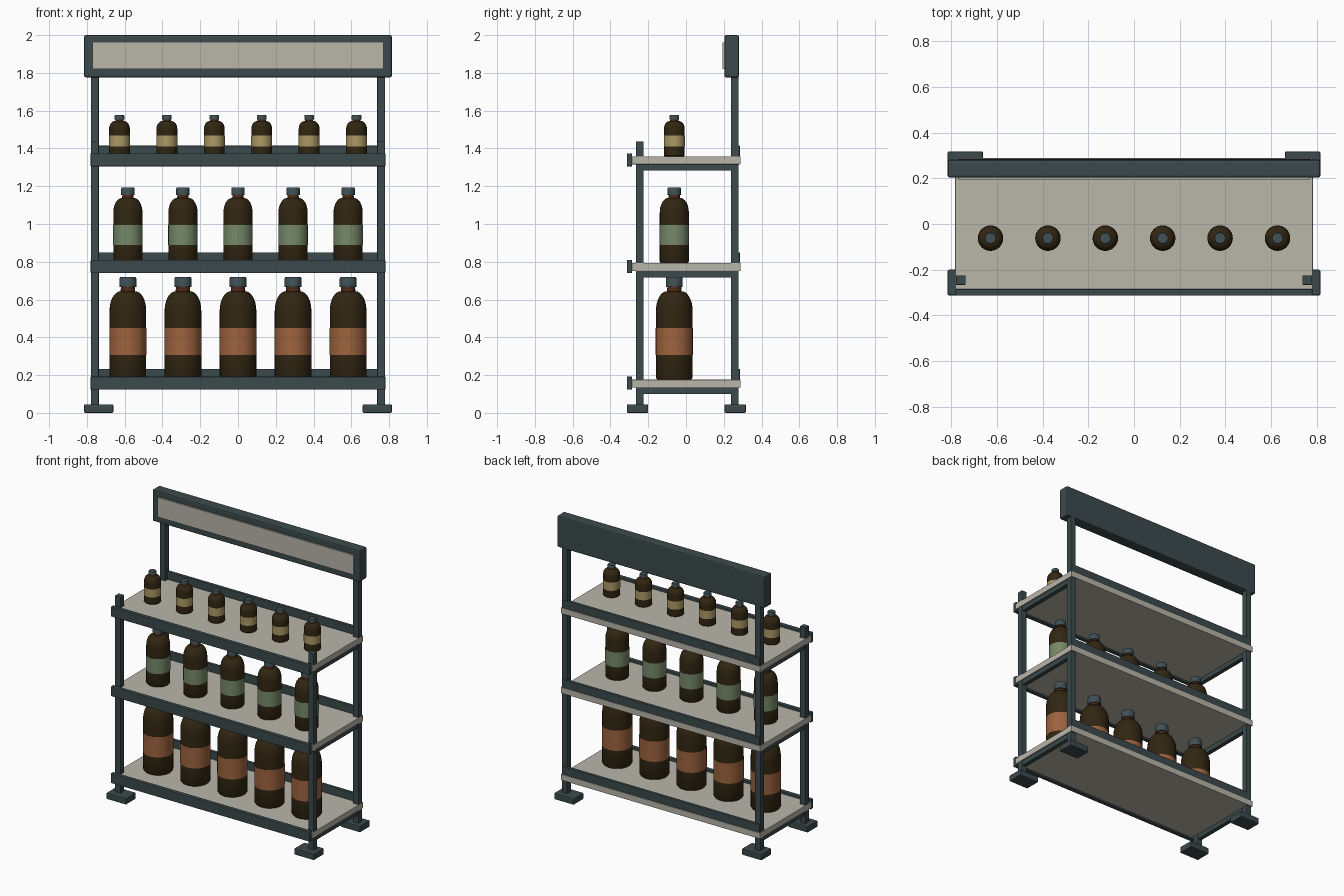
import bpy
import bmesh
import math

default = bpy.data.objects.get("Cube")
if default:
    bpy.data.objects.remove(default, do_unlink=True)


def material(name, rgb):
    m = bpy.data.materials.new(name)
    m.use_nodes = True
    colour = (*rgb, 1.0)
    m.diffuse_color = colour
    m.node_tree.nodes["Principled BSDF"].inputs["Base Color"].default_value = colour
    return m


frame = material("dark slate frame", (0.045, 0.068, 0.072))
board = material("pale stone board", (0.49, 0.465, 0.40))
glass = material("dark amber glass", (0.031, 0.019, 0.006))
neck = material("reddish neck glass", (0.075, 0.022, 0.008))
cap = material("blue grey cap", (0.050, 0.080, 0.090))
orange = material("orange label", (0.34, 0.125, 0.048))
green = material("green label", (0.18, 0.25, 0.14))
tan = material("tan label", (0.41, 0.32, 0.13))


def link(name, bm, mats):
    mesh = bpy.data.meshes.new(name)
    bm.to_mesh(mesh)
    bm.free()
    for m in mats:
        mesh.materials.append(m)
    ob = bpy.data.objects.new(name, mesh)
    bpy.context.collection.objects.link(ob)
    return ob


def box(name, xs, ys, zs, mat, bevel=0.003):
    """Box given by its extents along each axis, with softened edges."""
    bm = bmesh.new()
    bmesh.ops.create_cube(bm, size=1)
    for v in bm.verts:
        for i, (a, b) in enumerate((xs, ys, zs)):
            v.co[i] = a if v.co[i] < 0 else b
    ob = link(name, bm, [mat])
    if bevel:
        mod = ob.modifiers.new("soft edges", "BEVEL")
        mod.width = bevel
        mod.segments = 2
    return ob


def both_sides(name, x0, x1, ys, zs, mat, bevel=0.003):
    box("left_" + name, (x0, x1), ys, zs, mat, bevel)
    box("right_" + name, (-x1, -x0), ys, zs, mat, bevel)


def bottle(name, radius, height, label_mat):
    """Turned bottle: glass body, label band, neck and cap."""
    r, h, lab = radius, height, radius * 1.012
    # Profile points: radius, height, material of the band above the point
    prof = [(0, 0, 0), (r * 0.93, 0, 0), (r, h * 0.02, 0),
            (r, h * 0.24, 0), (lab, h * 0.24, 1), (lab, h * 0.505, 0), (r, h * 0.505, 0)]
    steps = 8
    for i in range(steps + 1):
        a = math.pi / 2 * i / steps
        prof.append((r * (0.4 + 0.6 * math.cos(a)), h * (0.67 + 0.19 * math.sin(a)),
                     2 if i == steps else 0))
    prof += [(r * 0.38, h * 0.9, 3), (r * 0.46, h * 0.9, 3),
             (r * 0.46, h * 0.985, 3), (r * 0.42, h, 3), (0, h, 3)]
    bm = bmesh.new()
    sides = 32
    rings = []
    for rad, z, _ in prof:
        if rad == 0:
            rings.append([bm.verts.new((0, 0, z))] * sides)
        else:
            rings.append([bm.verts.new((rad * math.cos(math.tau * k / sides),
                                        rad * math.sin(math.tau * k / sides), z))
                          for k in range(sides)])
    for (lo, hi), point in zip(zip(rings, rings[1:]), prof):
        for k in range(sides):
            n = (k + 1) % sides
            corners = list(dict.fromkeys((lo[k], lo[n], hi[n], hi[k])))
            bm.faces.new(corners).material_index = point[2]
    ob = link(name, bm, [glass, label_mat, neck, cap])
    bpy.ops.object.select_all(action="DESELECT")
    ob.select_set(True)
    bpy.context.view_layer.objects.active = ob
    bpy.ops.object.shade_smooth_by_angle(angle=math.radians(40))
    return ob


def bottle_row(name, count, spacing, z, radius, height, label_mat):
    first = bottle(name + "_1", radius, height, label_mat)
    for i in range(count):
        ob = first
        if i:
            ob = bpy.data.objects.new(f"{name}_{i + 1}", first.data)
            bpy.context.collection.objects.link(ob)
        ob.location = ((i - (count - 1) / 2) * spacing, -0.062, z)


# Posts and feet
both_sides("front_post", 0.737, 0.779, (-0.266, -0.225), (0.04, 1.437), frame)
both_sides("back_post", 0.737, 0.779, (0.237, 0.279), (0.04, 1.80), frame)
both_sides("front_foot", 0.66, 0.815, (-0.313, -0.2), (0, 0.045), frame, 0.006)
both_sides("back_foot", 0.66, 0.815, (0.204, 0.317), (0, 0.045), frame, 0.006)

# Shelves with front lip, back rail and side supports
tops = {"lower": 0.176, "middle": 0.793, "upper": 1.358}
for level, top in tops.items():
    under = top - 0.042
    box(level + "_shelf", (-0.782, 0.782), (-0.286, 0.288), (under, top), board, 0.002)
    box(level + "_front_lip", (-0.78, 0.78), (-0.313, -0.285),
        (top - 0.053, top + 0.016), frame)
    box(level + "_back_rail", (-0.775, 0.775), (0.263, 0.285), (top, top + 0.057), frame)
    both_sides(level + "_shelf_support", 0.743, 0.773, (-0.228, 0.24),
               (under - 0.033, under), frame, 0)

# Header board and its pale plate
box("header_board", (-0.815, 0.815), (0.203, 0.281), (1.776, 2.0), frame, 0.009)
box("header_plate", (-0.77, 0.77), (0.194, 0.2035), (1.82, 1.96), board, 0.001)

# Bottles
bottle_row("large_bottle", 5, 0.2915, tops["lower"], 0.097, 0.544, orange)
bottle_row("medium_bottle", 5, 0.2915, tops["middle"], 0.077, 0.401, green)
bottle_row("small_bottle", 6, 0.251, tops["upper"], 0.055, 0.218, tan)
